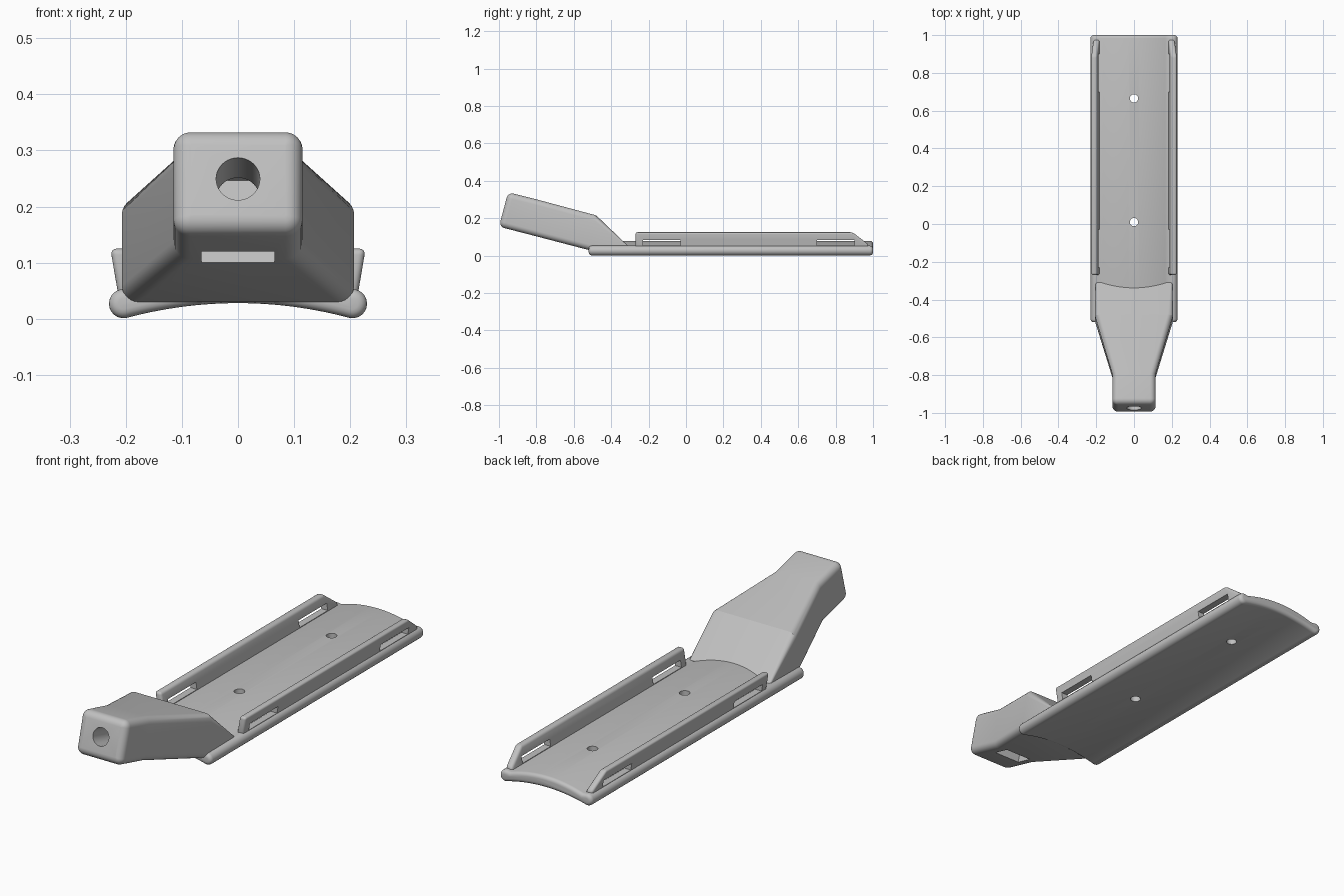
import bpy, bmesh
from math import sin, cos, pi, radians
from mathutils import Vector, Matrix

cube = bpy.data.objects.get("Cube")
if cube:
    bpy.data.objects.remove(cube, do_unlink=True)

grey = bpy.data.materials.new("light_grey")
grey.use_nodes = True
COLOUR = (0.53, 0.53, 0.53, 1)
grey.diffuse_color = COLOUR
grey.node_tree.nodes["Principled BSDF"].inputs["Base Color"].default_value = COLOUR

TILT = radians(15)


def loft(name, rings):
    """Skin a list of equal rings and cap both ends."""
    bm = bmesh.new()
    loops = [[bm.verts.new(p) for p in ring] for ring in rings]
    n = len(loops[0])
    for a, b in zip(loops, loops[1:]):
        for i in range(n):
            j = (i + 1) % n
            bm.faces.new((a[i], a[j], b[j], b[i]))
    bm.faces.new(loops[0])
    bm.faces.new(loops[-1])
    bmesh.ops.recalc_face_normals(bm, faces=bm.faces)
    mesh = bpy.data.meshes.new(name)
    bm.to_mesh(mesh)
    bm.free()
    mesh.materials.append(grey)
    obj = bpy.data.objects.new(name, mesh)
    bpy.context.collection.objects.link(obj)
    return obj


def box(name, lo, hi):
    return loft(name, [[(x, y, z) for x, y in ((lo[0], lo[1]), (hi[0], lo[1]),
                (hi[0], hi[1]), (lo[0], hi[1]))] for z in (lo[2], hi[2])])


def rod(name, radius, length, n=40):
    return loft(name, [[(radius * cos(2 * pi * i / n), radius * sin(2 * pi * i / n), z)
                        for i in range(n)] for z in (-length / 2, length / 2)])


def finish(obj, bevel=0, angle=30, cutters=()):
    """Round the edges, cut the openings, then shade."""
    if bevel:
        mod = obj.modifiers.new("round", 'BEVEL')
        mod.width, mod.segments, mod.use_clamp_overlap = bevel, 4, False
        mod.angle_limit = radians(angle)
    for c in cutters:
        mod = obj.modifiers.new("cut", 'BOOLEAN')
        mod.operation, mod.solver, mod.object = 'DIFFERENCE', 'EXACT', c
    bpy.ops.object.select_all(action='DESELECT')
    bpy.context.view_layer.objects.active = obj
    obj.select_set(True)
    for mod in list(obj.modifiers):
        bpy.ops.object.modifier_apply(modifier=mod.name)
    for c in cutters:
        bpy.data.objects.remove(c, do_unlink=True)
    bpy.ops.object.shade_smooth_by_angle(angle=radians(28))


# Arched plate with a round bead along both long sides
BX, BZ, BR = 0.204, 0.027, 0.026
N = 24
top = [(-0.18 + 0.36 * i / N, 0.05 + 0.029 * (1 - (2 * i / N - 1) ** 2)) for i in range(N + 1)]
bottom = [(0.19 - 0.38 * i / N, 0.004 + 0.024 * (1 - (2 * i / N - 1) ** 2)) for i in range(N + 1)]
right_bead = [(BX + BR * cos(a), BZ + BR * sin(a))
              for a in (radians(100 - 200 * i / 12) for i in range(13))]
left_bead = [(-x, z) for x, z in reversed(right_bead)]
profile = top + right_bead + bottom + left_bead
plate = loft("arched_plate", [[(x, y, z) for x, z in profile] for y in (-0.52, 1.0)])
holes = []
for y in (0.01, 0.665):
    h = rod("screw_hole_cutter", 0.022, 0.4)
    h.location = (0, y, 0.05)
    holes.append(h)
finish(plate, 0.016, 60, holes)

# Side rails, leaning outwards, with two slots each
side = [(-0.27, 0.035), (-0.27, 0.125), (0.89, 0.125), (0.975, 0.06), (0.975, 0.035)]
for s, label in ((1, "left"), (-1, "right")):
    rail = loft(label + "_rail", [[(s * (x + 0.17 * (z - 0.04)), y, z) for y, z in side]
                                  for x in (0.181, 0.213)])
    slots = [box("slot_cutter", (s * 0.2 - 0.1, y, 0.053), (s * 0.2 + 0.1, y + 0.2, 0.084))
             for y in (-0.23, 0.70)]
    finish(rail, 0.011, 30, slots)


# Angled neck: rounded rectangles from the narrow socket to the wide root
def section(half, low, high, r, shift=0):
    low, high = Vector((0, *low)), Vector((0, *high))
    up = (high - low).normalized()
    mid, h = (low + high) / 2, (high - low).length / 2
    mid = mid + shift * Vector((0, cos(TILT), -sin(TILT)))
    ring = []
    for q, (sx, sz) in enumerate(((1, 1), (-1, 1), (-1, -1), (1, -1))):
        for i in range(7):
            a = (q + i / 6) * pi / 2
            ring.append(mid + Vector((sx * (half - r) + r * cos(a), 0, 0))
                        + up * (sz * (h - r) + r * sin(a)))
    return ring


R = 0.03
rings = []
for i in range(6):
    a = i / 5 * pi / 2
    cut = R * (1 - sin(a))
    low = Vector((-1.0, 0.155)) + cut * Vector((sin(TILT), cos(TILT)))
    high = Vector((-0.951, 0.339)) - cut * Vector((sin(TILT), cos(TILT)))
    rings.append(section(0.115 - cut, low, high, max(R - cut, 0.002), R * (1 - cos(a))))
rings += [section(0.115, (-0.815, 0.107), (-0.79, 0.298), R),
          section(0.207, (-0.52, 0.030), (-0.48, 0.215), R),
          section(0.203, (-0.31, 0.032), (-0.31, 0.052), 0.009)]
neck = loft("angled_neck", rings)

# Round socket in the end and a pocket open underneath
frame = Matrix.Translation((0, -0.977, 0.25)) @ Matrix.Rotation(-TILT, 4, 'X')
bore = rod("socket_cutter", 0.039, 0.36)
bore.matrix_world = frame @ Matrix.Rotation(pi / 2, 4, 'X')
pocket = box("pocket_cutter", (-0.065, 0.14, -0.3), (0.065, 0.22, 0.055))
pocket.matrix_world = frame
finish(neck, cutters=(bore, pocket))
